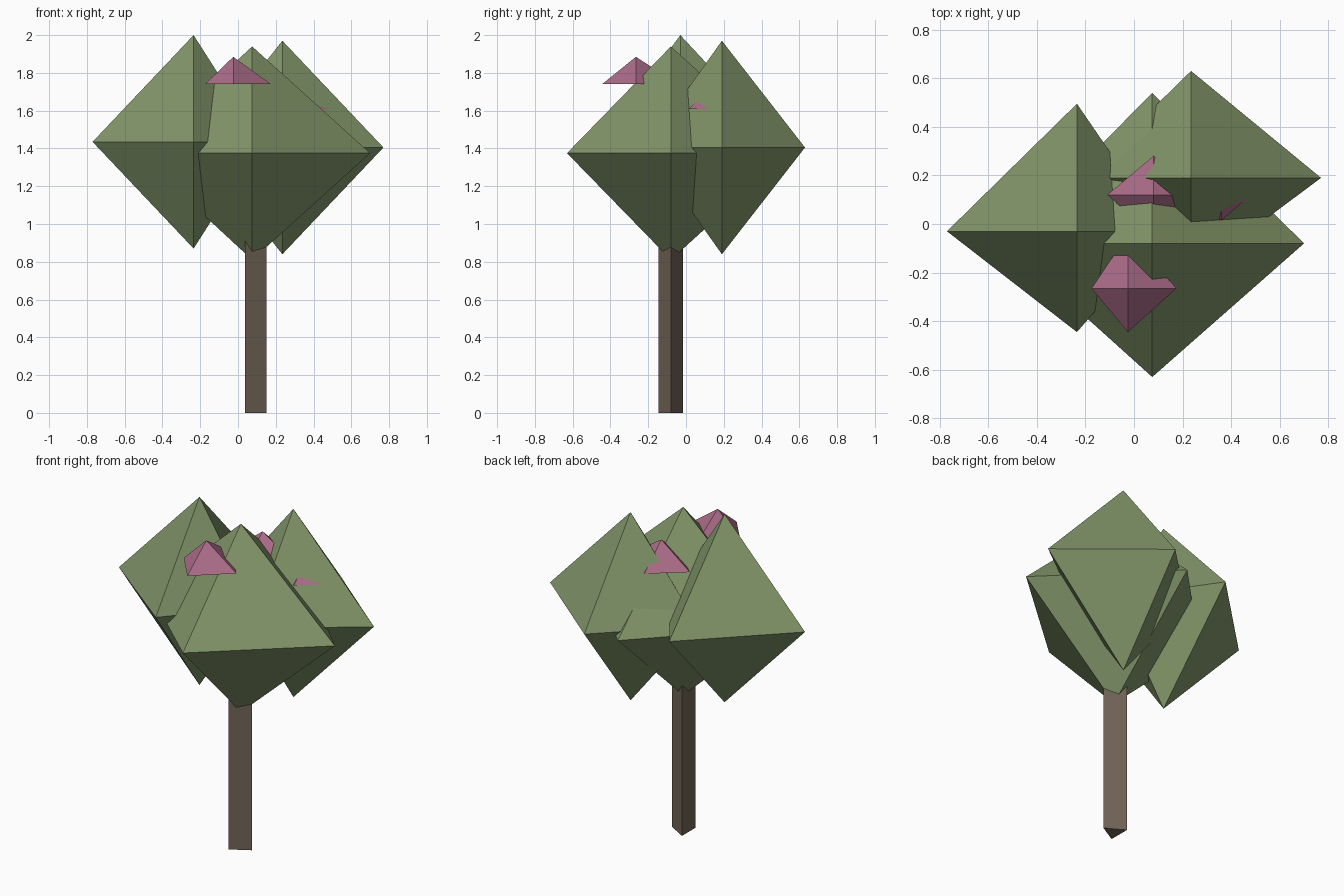
import bpy, bmesh
from mathutils import Vector

if "Cube" in bpy.data.objects:
    bpy.data.objects.remove(bpy.data.objects["Cube"])


def material(name, rgb):
    m = bpy.data.materials.new(name)
    m.diffuse_color = (*rgb, 1)
    m.use_nodes = True
    m.node_tree.nodes["Principled BSDF"].inputs["Base Color"].default_value = m.diffuse_color
    return m


GREEN = material("leaf_green", (0.22, 0.30, 0.14))
PINK = material("blossom_pink", (0.41, 0.15, 0.25))
BROWN = material("bark_brown", (0.17, 0.13, 0.095))


def uneven_octahedron(name, centre, reach, top, bottom, mat):
    """Flat-faced octahedron; reach = radii along +x, +y, -x, -y.
    bottom = 0 gives a half octahedron with a flat base."""
    bm = bmesh.new()
    c = Vector(centre)
    dirs = [(1, 0, 0), (0, 1, 0), (-1, 0, 0), (0, -1, 0)]
    ring = [bm.verts.new(c + Vector(d) * r) for d, r in zip(dirs, reach)]
    tips = [bm.verts.new(c + Vector((0, 0, top)))]
    if bottom:
        tips.append(bm.verts.new(c - Vector((0, 0, bottom))))
    else:
        bm.faces.new(ring[::-1])
    for tip in tips:
        for i in range(4):
            bm.faces.new((ring[i], ring[(i + 1) % 4], tip))
    bmesh.ops.recalc_face_normals(bm, faces=bm.faces)
    mesh = bpy.data.meshes.new(name)
    bm.to_mesh(mesh)
    bm.free()
    mesh.materials.append(mat)
    bpy.context.collection.objects.link(bpy.data.objects.new(name, mesh))


# Three-sided trunk
bpy.ops.mesh.primitive_cylinder_add(vertices=3, radius=0.075, depth=1.0,
                                    location=(0, 0, 0))
trunk = bpy.context.object
trunk.name = "trunk"
# one corner points towards +x
tri = [(0.075, 0), (-0.0375, 0.065), (-0.0375, -0.065)]
bm = bmesh.new()
base = bm.faces.new([bm.verts.new((x, y, 0)) for x, y in tri])
ext = bmesh.ops.extrude_face_region(bm, geom=[base])["geom"]
bmesh.ops.translate(bm, vec=(0, 0, 1.0),
                    verts=[g for g in ext if isinstance(g, bmesh.types.BMVert)])
bmesh.ops.recalc_face_normals(bm, faces=bm.faces)
bm.to_mesh(trunk.data)
bm.free()
trunk.location = (0.075, -0.08, 0)
trunk.data.materials.append(BROWN)

# Leaf clumps
uneven_octahedron("leaves_left", (-0.235, -0.03, 1.435),
                  (0.36, 0.525, 0.535, 0.415), 0.565, 0.565, GREEN)
uneven_octahedron("leaves_front", (0.075, -0.08, 1.375),
                  (0.625, 0.62, 0.61, 0.55), 0.565, 0.565, GREEN)
uneven_octahedron("leaves_right", (0.235, 0.19, 1.405),
                  (0.535, 0.44, 0.45, 0.40), 0.565, 0.565, GREEN)

# Blossoms
uneven_octahedron("blossom_front", (-0.025, -0.265, 1.74),
                  (0.20, 0.223, 0.15, 0.18), 0.145, 0, PINK)
uneven_octahedron("blossom_middle", (0.08, 0.12, 1.675),
                  (0.22, 0.16, 0.19, 0.17), 0.145, 0, PINK)
uneven_octahedron("blossom_right", (0.36, 0.17, 1.61),
                  (0.18, 0.17, 0.18, 0.155), 0.145, 0, PINK)
